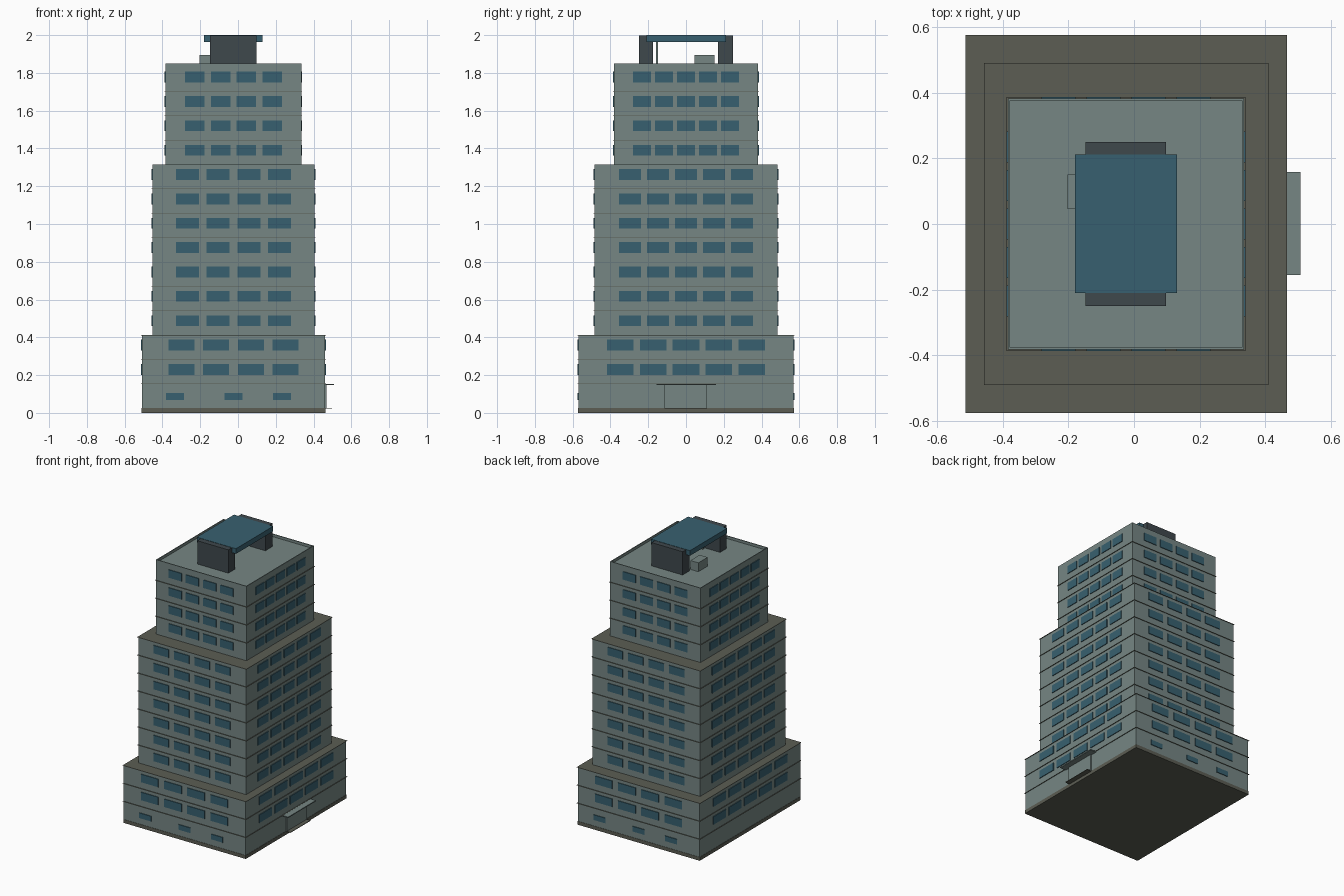
import bpy
import bmesh
from mathutils import Vector

cube = bpy.data.objects.get("Cube")
if cube:
    bpy.data.objects.remove(cube, do_unlink=True)


def material(name, rgb):
    m = bpy.data.materials.new(name)
    m.use_nodes = True
    m.diffuse_color = (*rgb, 1)
    m.node_tree.nodes["Principled BSDF"].inputs["Base Color"].default_value = (*rgb, 1)
    return m


WALL = material("grey green concrete", (0.18, 0.24, 0.23))
GLASS = material("blue glass", (0.039, 0.118, 0.16))
SLAB = material("olive slab", (0.106, 0.11, 0.087))
DARK = material("dark slate", (0.049, 0.065, 0.073))


def add_box(bm, lo, hi):
    """Add a box spanning two corners to a mesh."""
    lo, hi = Vector(lo), Vector(hi)
    verts = bmesh.ops.create_cube(bm, size=1)["verts"]
    for v in verts:
        v.co = Vector(a * b for a, b in zip(v.co, hi - lo)) + (lo + hi) / 2


def build(name, mat, boxes):
    """Make one object from a list of corner pairs."""
    bm = bmesh.new()
    for lo, hi in boxes:
        add_box(bm, lo, hi)
    mesh = bpy.data.meshes.new(name)
    bm.to_mesh(mesh)
    bm.free()
    mesh.materials.append(mat)
    ob = bpy.data.objects.new(name, mesh)
    bpy.context.collection.objects.link(ob)
    return ob


CX = -0.024      # tower axis
FLOOR = 0.129    # storey height
BASE = 0.025
PROUD = 0.005    # how far windows and floor edges stand out


def centred(hx, hy, z0, z1):
    return (CX - hx, -hy, z0), (CX + hx, hy, z1)


def windows(hx, hy, across, width, height, z, on_x):
    """Glass plates on both opposite faces, turned half way round the axis."""
    out = []
    for c in across:
        for s in (-1, 1):
            a, b = sorted((-s * (c - width / 2), -s * (c + width / 2)))
            face = hx if on_x else hy
            d0, d1 = sorted((s * (face - 0.005), s * (face + PROUD)))
            if on_x:
                out.append(((CX + d0, a, z - height / 2), (CX + d1, b, z + height / 2)))
            else:
                out.append(((CX + a, d0, z - height / 2), (CX + b, d1, z + height / 2)))
    return out


def row(count, pitch):
    return [(i - (count - 1) / 2) * pitch for i in range(count)]


# Tiers: name, half sizes, first floor, floor count,
# front window pitch and width, side window pitch and width
tiers = [
    ("lower", 0.484, 0.57, 0, 3, 0.184, 0.138, 0.174, 0.141),
    ("middle", 0.428, 0.485, 3, 7, 0.163, 0.122, 0.148, 0.117),
    ("upper", 0.359, 0.382, 10, 4, 0.137, 0.103, 0.117, 0.095),
]
for name, hx, hy, first, count, fp, fw, sp, sw in tiers:
    z0 = BASE + first * FLOOR
    z1 = z0 + count * FLOOR
    build(name + "_tier_walls", WALL, [centred(hx, hy, z0, z1)])

    # Thin floor edges between the storeys
    levels = range(1, count) if name == "upper" else range(1, count + 1)
    build(name + "_floor_edges", SLAB,
          [centred(hx + PROUD, hy + PROUD, z0 + k * FLOOR - 0.001, z0 + k * FLOOR + 0.001)
           for k in levels])

    # Window rows on all four sides
    panes = []
    for k in range(count):
        z = z0 + k * FLOOR + 0.076
        if first + k == 0:
            panes += windows(hx, hy, (-0.31, 0.0, 0.258), 0.095, 0.037, 0.088, False)
            continue
        panes += windows(hx, hy, row(4, fp), fw, 0.057, z, False)
        panes += windows(hx, hy, row(5, sp), sw, 0.057, z, True)
    build(name + "_windows", GLASS, panes)

build("base_slab", SLAB, [centred(0.486, 0.572, 0, BASE)])

# Low parapet around the roof
ROOF = BASE + 14 * FLOOR
TOP = 1.85
hx, hy, t = 0.359, 0.382, 0.006
build("roof_parapet", WALL, [
    ((CX - hx, s * hy - (t if s > 0 else 0), ROOF),
     (CX + hx, s * hy + (0 if s > 0 else t), TOP)) for s in (-1, 1)
] + [
    ((CX + s * hx - (t if s > 0 else 0), -hy + t, ROOF),
     (CX + s * hx + (0 if s > 0 else t), hy - t, TOP)) for s in (-1, 1)
])

# Rooftop deck on two supports, with a post and a vent box
build("deck_supports", DARK, [
    ((-0.148, -0.25, ROOF), (0.098, -0.175, 1.998)),
    ((-0.148, 0.17, ROOF), (0.098, 0.25, 1.998)),
])
build("roof_deck", GLASS, [((-0.18, -0.21, 1.963), (0.131, 0.212, 2.0))])
build("deck_post", WALL, [((-0.03, -0.159, ROOF), (-0.018, -0.148, 1.963))])
build("roof_vent", WALL, [((-0.203, 0.045, ROOF), (-0.14, 0.15, 1.895))])

# Entrance on the left side
WX = CX + 0.484
build("entrance_canopy", WALL, [((WX - 0.005, -0.155, 0.147), (0.507, 0.158, 0.154))])
build("entrance_door", WALL, [((WX - 0.005, -0.115, BASE), (0.468, 0.112, 0.147))])
build("entrance_step", SLAB, [((WX - 0.005, -0.115, 0.022), (0.497, 0.112, 0.026))])
